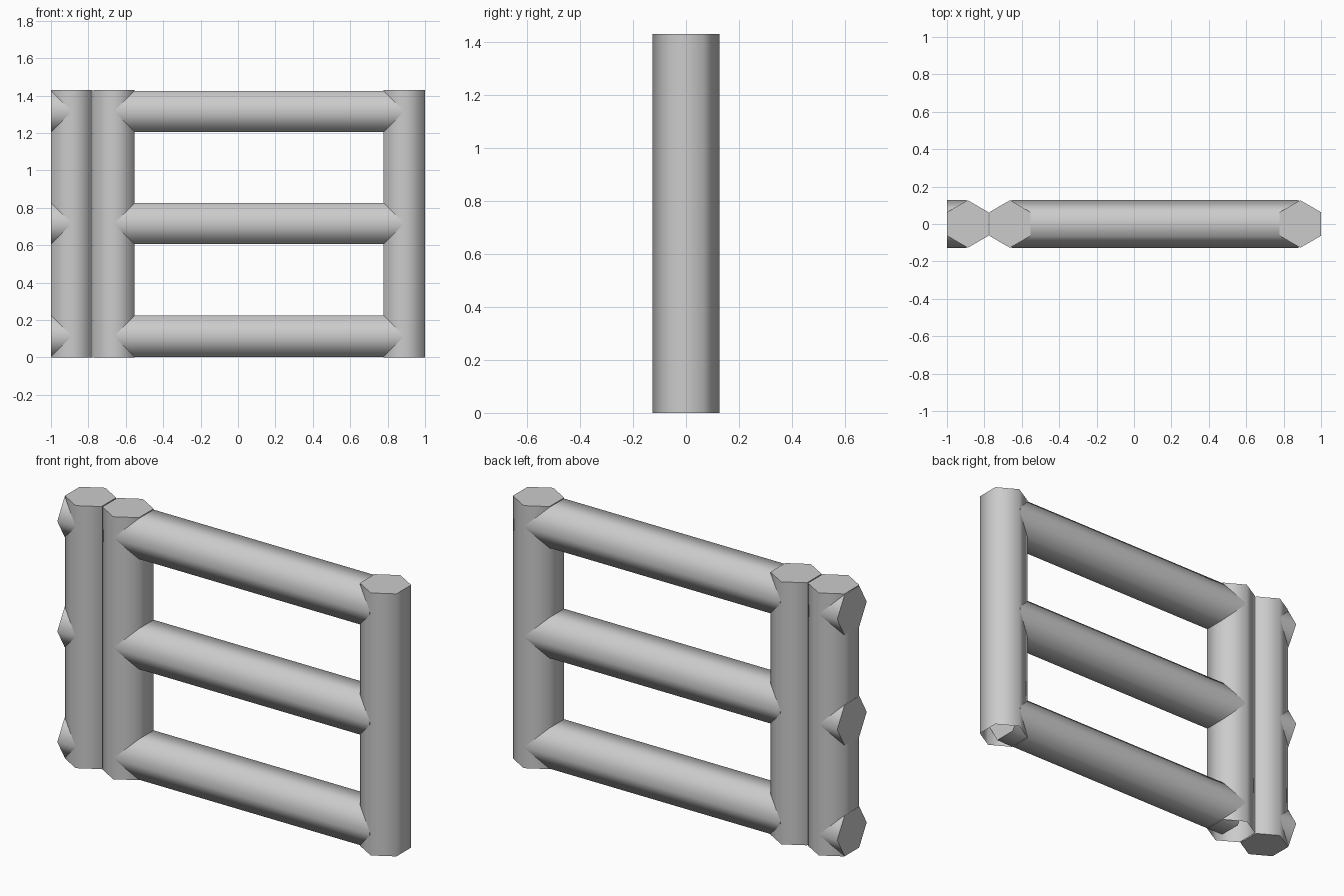
import bpy, bmesh, math
from mathutils import Matrix

if "Cube" in bpy.data.objects:
    bpy.data.objects.remove(bpy.data.objects["Cube"])

R = 0.127      # hexagon corner radius, corners point along y
H = 1.43       # post height


def hex_bar(name, axis, start, length, open_start=False):
    """Smooth six-sided bar running from start along x or z."""
    bm = bmesh.new()
    rings = [[bm.verts.new((R * math.sin(i * math.pi / 3), R * math.cos(i * math.pi / 3), h))
              for i in range(6)] for h in (0, length)]
    low, high = rings
    for i in range(6):
        j = (i + 1) % 6
        bm.faces.new((low[i], low[j], high[j], high[i]))
    bm.faces.new(high)
    if not open_start:
        bm.faces.new(low)
    bmesh.ops.recalc_face_normals(bm, faces=bm.faces)
    if sum(f.normal.dot(f.calc_center_median()) for f in bm.faces if abs(f.normal.z) < 0.5) < 0:
        bmesh.ops.reverse_faces(bm, faces=bm.faces)
    if axis == 'x':
        bm.transform(Matrix.Rotation(math.pi / 2, 4, 'Y'))
    mesh = bpy.data.meshes.new(name)
    bm.to_mesh(mesh)
    bm.free()
    obj = bpy.data.objects.new(name, mesh)
    obj.location = start
    bpy.context.collection.objects.link(obj)
    bpy.ops.object.select_all(action='DESELECT')
    obj.select_set(True)
    bpy.context.view_layer.objects.active = obj
    bpy.ops.object.shade_smooth_by_angle(angle=math.radians(65))
    return obj


# Upright posts: the two joined by rails are hollow underneath
hex_bar("end_post", 'z', (-0.889, 0, 0), H)
hex_bar("left_post", 'z', (-0.663, 0, 0), H, open_start=True)
hex_bar("right_post", 'z', (0.889, 0, 0), H, open_start=True)

# Horizontal rails, and short rail stubs on the far left post
for label, z in (("lower", 0.113), ("middle", 0.715), ("upper", 1.315)):
    hex_bar(label + "_rail", 'x', (-0.655, 0, z), 1.535)
    hex_bar(label + "_stub", 'x', (-1.0, 0, z), 0.105)
